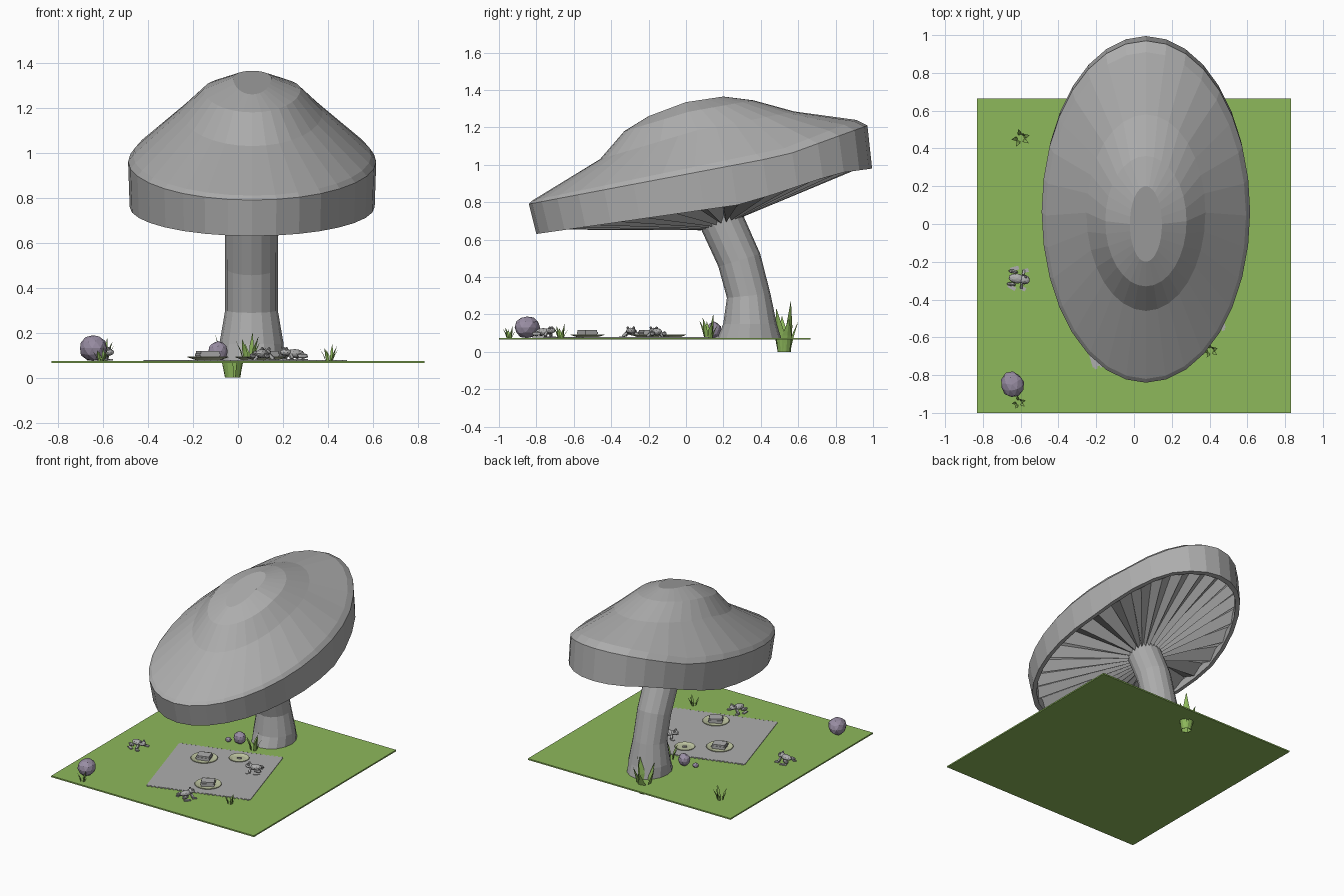
import bpy, bmesh, math, random
from mathutils import Vector, Matrix, Euler

if "Cube" in bpy.data.objects:
    bpy.data.objects.remove(bpy.data.objects["Cube"])

random.seed(4)
GROUND = 0.075

def material(name, rgb):
    m = bpy.data.materials.new(name)
    m.diffuse_color = (*rgb, 1)
    m.use_nodes = True
    m.node_tree.nodes["Principled BSDF"].inputs["Base Color"].default_value = m.diffuse_color
    return m

grey = material("soft grey", (0.42, 0.42, 0.42))
green = material("grass green", (0.27, 0.48, 0.105))
purple = material("stone purple", (0.32, 0.27, 0.37))
cream = material("plate cream", (0.52, 0.56, 0.36))

def finish(name, bm, mat, loc=(0, 0, 0), rot=0):
    bmesh.ops.recalc_face_normals(bm, faces=bm.faces[:])
    me = bpy.data.meshes.new(name)
    bm.to_mesh(me)
    bm.free()
    me.materials.append(mat)
    ob = bpy.data.objects.new(name, me)
    ob.location = loc
    ob.rotation_euler.z = rot
    bpy.context.collection.objects.link(ob)
    return ob

def loft(bm, rings, cap_start=False, cap_end=False):
    vs = [[bm.verts.new(p) for p in r] for r in rings]
    n = len(vs[0])
    for a, b in zip(vs, vs[1:]):
        for i in range(n):
            j = (i + 1) % n
            bm.faces.new((a[i], a[j], b[j], b[i]))
    if cap_start:
        bm.faces.new(vs[0])
    if cap_end:
        bm.faces.new(vs[-1])

def box(bm, loc, size, rot=(0, 0, 0)):
    m = Matrix.Translation(loc) @ Euler(rot).to_matrix().to_4x4() @ Matrix.Diagonal((*size, 1))
    bmesh.ops.create_cube(bm, size=1, matrix=m)

def ball(bm, loc, size, sub=1):
    m = Matrix.Translation(loc) @ Matrix.Diagonal((*size, 1))
    bmesh.ops.create_icosphere(bm, subdivisions=sub, radius=1, matrix=m)

def lerp_z(knots, y):
    for (y0, z0), (y1, z1) in zip(knots, knots[1:]):
        if y <= y1:
            break
    return z0 + (z1 - z0) * (y - y0) / (y1 - y0)

def tilted_ring(rx, knots, n=32, shrink=1, dz=0, pleat=0):
    """Oval ring seen from above, its height following knots along y."""
    y0, y1 = knots[0][0], knots[-1][0]
    pts = []
    for i in range(n):
        a = 2 * math.pi * i / n
        x = 0.063 + rx * shrink * math.cos(a)
        y = (y0 + y1) / 2 + (y1 - y0) / 2 * shrink * math.sin(a)
        pts.append((x, y, lerp_z(knots, y) + dz + (pleat if i % 2 else -pleat)))
    return pts

# mushroom cap: lip, skirt, shoulder, dome
bottom = [(-0.80, 0.63), (0.31, 0.79), (0.81, 0.955), (0.995, 0.98)]
bm = bmesh.new()
loft(bm, [
    tilted_ring(0.54, bottom, shrink=0.95, dz=0.05),
    tilted_ring(0.54, bottom, shrink=0.96),
    tilted_ring(0.545, bottom),
    tilted_ring(0.552, [(-0.84, 0.79), (0.53, 1.05), (0.97, 1.21)]),
    tilted_ring(0.53, [(-0.82, 0.81), (0.53, 1.09), (0.91, 1.24)]),
    tilted_ring(0.315, [(-0.46, 1.03), (0.06, 1.185), (0.58, 1.285)]),
    tilted_ring(0.215, [(-0.33, 1.18), (0.02, 1.285), (0.36, 1.345)]),
    tilted_ring(0.085, [(-0.2, 1.26), (0.0, 1.335), (0.2, 1.365)]),
], cap_end=True)
finish("mushroom_cap", bm, grey)

# pleated gills running from the lip to the stem
bm = bmesh.new()
loft(bm, [
    tilted_ring(0.54, bottom, 56, 0.955, 0.04, 0.022),
    tilted_ring(0.105, [(0.08, 0.67), (0.30, 0.74)], 56, pleat=0.02),
])
finish("gills", bm, grey)

# curved stem, flared at the foot: y, z, radius, lean
bm = bmesh.new()
rings = []
for y, z, r, lean in [(0.338, 0.07, 0.172, 0), (0.342, 0.15, 0.143, 0), (0.335, 0.3, 0.117, 0.1),
                      (0.285, 0.49, 0.117, 0.3), (0.19, 0.70, 0.118, 0.42), (0.15, 0.80, 0.118, 0.42)]:
    ring = []
    for i in range(16):
        a = 2 * math.pi * i / 16
        s = r * math.sin(a)
        ring.append((0.06 + min(r, 0.145) * math.cos(a), y + s * math.cos(lean), z + s * math.sin(lean)))
    rings.append(ring)
loft(bm, rings, True, True)
finish("stem", bm, grey)

# lawn slab
bm = bmesh.new()
box(bm, (0, -0.1675, 0.07), (1.66, 1.665, 0.01))
finish("lawn", bm, green)

# picnic blanket with fringed ends
bm = bmesh.new()
box(bm, (0, 0, 0), (0.735, 0.70, 0.004))
for side in (-1, 1):
    for i in range(24):
        x = -0.3675 + 0.735 * (i + 0.5) / 24
        box(bm, (x, side * 0.355, 0), (0.016, 0.012, 0.003))
finish("blanket", bm, grey, (0.033, -0.32, 0.077), math.radians(16.8))

# plates: flat foot, sloping rim, sunken middle
def plate(name, x, y, r):
    bm = bmesh.new()
    prof = [(0.6, 0), (1, 0.012), (0.97, 0.015), (0.66, 0.007)]
    loft(bm, [[(r * k * math.cos(2 * math.pi * i / 20), r * k * math.sin(2 * math.pi * i / 20), z)
               for i in range(20)] for k, z in prof], True, True)
    finish(name, bm, cream, (x, y, 0.079))

plates = [(-0.134, -0.204, 0.092, 0.3), (0.124, -0.527, 0.092, 0.5), (0.058, -0.07, 0.07, 0)]
for k, (x, y, r, turn) in enumerate(plates):
    plate(f"plate_{k + 1}", x, y, r)
    bm = bmesh.new()
    if k < 2:  # sandwich: two slices and a filling
        for z, w in ((0.006, 0.088), (0.016, 0.096), (0.027, 0.088)):
            box(bm, (0, 0, z), (w, w * 0.8, 0.011))
        finish(f"sandwich_{k + 1}", bm, grey, (x, y, 0.085), turn)
    else:      # small leftover crumb
        box(bm, (0, 0, 0.005), (0.03, 0.012, 0.008), (0, 0, 0.5))
        finish("crumb", bm, grey, (x, y, 0.085))

# frogs facing +x in their own space
def frog(name, x, y, turn):
    bm = bmesh.new()
    ball(bm, (-0.01, 0, 0.032), (0.045, 0.026, 0.02), 2)
    ball(bm, (0.033, 0, 0.038), (0.026, 0.025, 0.016), 2)
    for s in (-1, 1):
        ball(bm, (0.035, s * 0.016, 0.053), (0.009, 0.008, 0.009))
        ball(bm, (-0.035, s * 0.034, 0.022), (0.028, 0.011, 0.014))      # thigh
        box(bm, (-0.03, s * 0.05, 0.004), (0.045, 0.02, 0.007), (0, 0, s * 0.4))
        box(bm, (0.02, s * 0.034, 0.018), (0.013, 0.03, 0.013), (-s * 0.7, 0, 0))
        box(bm, (0.03, s * 0.048, 0.004), (0.03, 0.02, 0.007), (0, 0, s * 0.4))
    finish(name, bm, grey, (x, y, GROUND), turn)

frog("frog_left", -0.61, -0.29, -0.15)
frog("frog_front", 0.11, -0.755, 1.2)
frog("frog_right", 0.243, -0.16, 3.5)

# rounded stones
def stone(name, x, y, r, h):
    bm = bmesh.new()
    ball(bm, (0, 0, 0), (r, r * 0.9, h / 2), 2)
    for v in bm.verts:
        v.co *= random.uniform(0.93, 1.04)
    finish(name, bm, purple, (x, y, GROUND + h / 2 - 0.004), random.random() * 3)

stone("stone_big", -0.645, -0.85, 0.07, 0.12)
stone("stone_medium", -0.09, 0.15, 0.045, 0.09)
stone("stone_small", -0.17, 0.13, 0.022, 0.035)

# grass tufts: fans of thin pointed blades
def grass(name, x, y, base, h, spread):
    bm = bmesh.new()
    for i in range(6):
        a = i * 2.4 + 0.9
        d = Vector((math.cos(a), math.sin(a), 0))
        side = Vector((-d.y, d.x, 0)) * h * 0.1
        hh = h * (1, 0.7, 0.85, 0.6, 0.75, 0.65)[i]
        lean = spread * (0.35 if i == 0 else 1)
        root = d * spread * 0.4
        mid = d * (spread * 0.4 + lean * 0.25) + Vector((0, 0, hh * 0.5))
        tip = d * (spread * 0.4 + lean * 0.7) + Vector((0, 0, hh))
        t = d * h * 0.025
        tri = lambda c, k: [c - side * k, c + side * k, c + t * k]
        loft(bm, [tri(root, 0.8), tri(mid, 1), tri(tip, 0.05)], True, True)
    finish(name, bm, green, (x, y, base))

grass("grass_stem_front", 0.045, 0.12, GROUND, 0.125, 0.05)
grass("grass_stem_back", -0.025, 0.525, 0.0, 0.27, 0.07)
grass("grass_right", 0.405, -0.67, GROUND, 0.075, 0.038)
grass("grass_front_left", -0.61, -0.945, GROUND, 0.065, 0.034)
grass("grass_back_left", -0.60, 0.455, GROUND, 0.10, 0.045)
